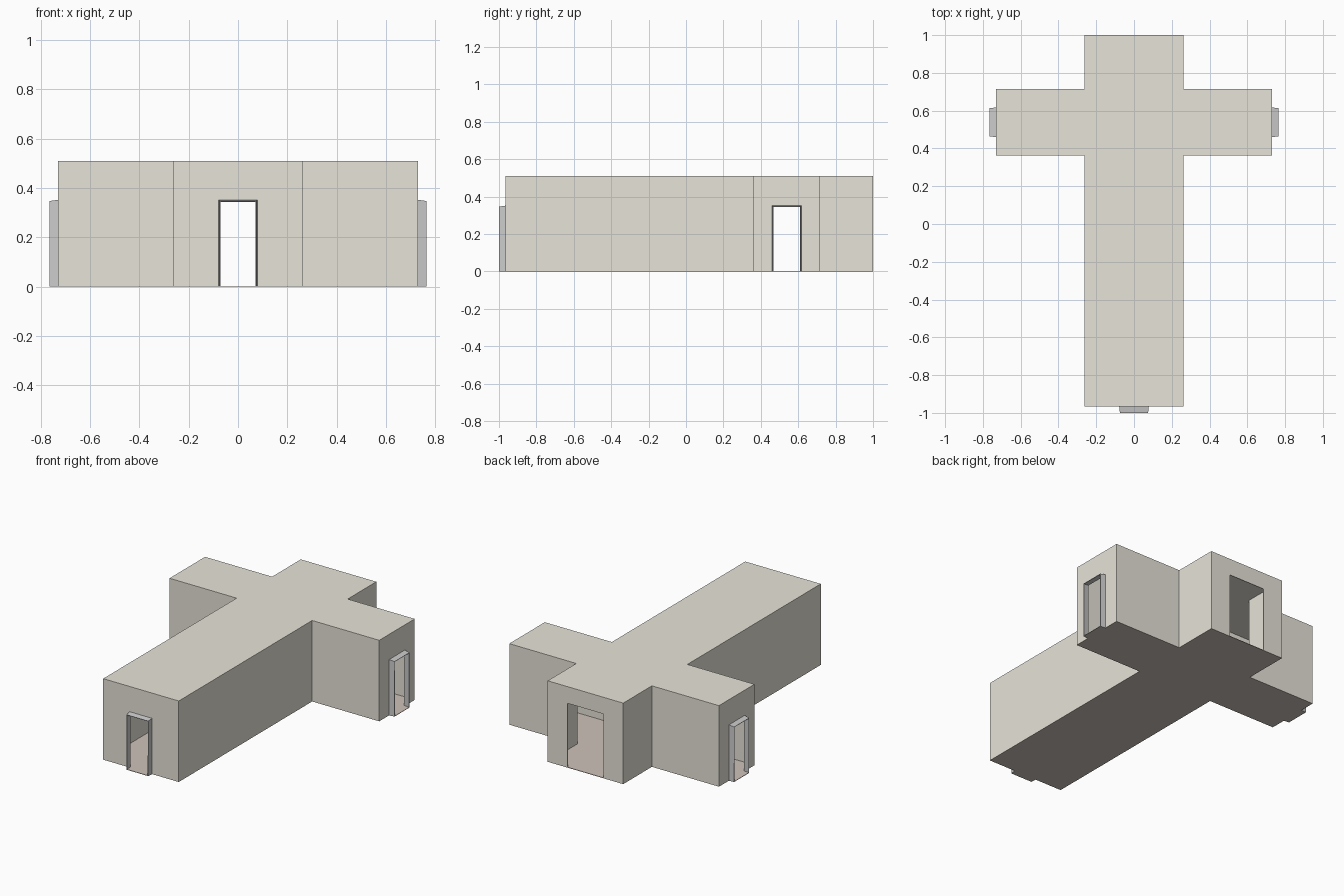
import bpy, bmesh
from mathutils import Vector

if "Cube" in bpy.data.objects:
    bpy.data.objects.remove(bpy.data.objects["Cube"])

H, TOL = 0.51, 1e-4           # wall height, weld distance
DOOR_W, DOOR_H = 0.077, 0.35  # half width and height of framed doors
END_W, END_H = 0.073, 0.345   # frame tapers slightly to its outer end
PORCH = 0.035                 # how far the frames stick out


def material(name, rgb):
    m = bpy.data.materials.new(name)
    m.diffuse_color = (*rgb, 1)
    m.use_nodes = True
    m.node_tree.nodes["Principled BSDF"].inputs["Base Color"].default_value = m.diffuse_color
    return m


def sheet(name, faces, mat, thick, offset=-1):
    """Thin-walled object from a list of polygons."""
    bm = bmesh.new()
    for pts in faces:
        bm.faces.new([bm.verts.new(p) for p in pts])
    bmesh.ops.remove_doubles(bm, verts=bm.verts, dist=TOL)
    me = bpy.data.meshes.new(name)
    bm.to_mesh(me)
    bm.free()
    if mat:
        me.materials.append(mat)
    ob = bpy.data.objects.new(name, me)
    bpy.context.collection.objects.link(ob)
    s = ob.modifiers.new("thickness", 'SOLIDIFY')
    s.thickness, s.offset, s.use_even_offset = thick, offset, True
    return ob


stone = material("stone", (0.80, 0.775, 0.69))
clay = material("clay_floor", (0.62, 0.54, 0.49))
trim = material("trim_grey", (0.68, 0.68, 0.70))

# Cross-shaped plan: right half, then mirrored (counter-clockwise)
half = [(0.263, -0.965), (0.263, 0.362), (0.73, 0.362),
        (0.73, 0.715), (0.263, 0.715), (0.263, 1.0)]
plan = half + [(-x, y) for x, y in reversed(half)]

# Door per wall edge: (half width, height)
doors = {2: (DOOR_W, DOOR_H), 8: (DOOR_W, DOOR_H),
         11: (DOOR_W, DOOR_H), 5: (0.125, 0.405)}

# Walls with openings, plus flat roof
shell = [[(x, y, H) for x, y in plan]]
for i, p in enumerate(plan):
    a, b = Vector((*p, 0.001)), Vector((*plan[(i + 1) % 12], 0.001))
    up = Vector((0, 0, H - 0.001))
    pts = [a]
    if i in doors:
        w, h = doors[i]
        mid, d = (a + b) / 2, (b - a).normalized() * w
        rise = Vector((0, 0, h - 0.001))
        pts += [mid - d, mid - d + rise, mid + d + rise, mid + d]
    shell.append(pts + [b, b + up, a + up])
sheet("walls_and_roof", shell, stone, 0.004)

# Projecting door frames, and the floor that runs out into them
floor = [[(x, y, 0.003) for x, y in plan]]
for name, i in (("right", 2), ("left", 8), ("front", 11)):
    a, b = Vector((*plan[i], 0)), Vector((*plan[(i + 1) % 12], 0))
    mid, d = (a + b) / 2, (b - a).normalized()
    out = Vector((d.y, -d.x, 0)) * PORCH

    def arch(w, h, base):
        z = Vector((0, 0, h))
        return [base - d * w, base - d * w + z, base + d * w + z, base + d * w]

    inner, outer = arch(DOOR_W, DOOR_H, mid), arch(END_W, END_H, mid + out)
    sheet(name + "_door_frame",
          [[inner[k], inner[k + 1], outer[k + 1], outer[k]] for k in range(3)],
          trim, 0.003, 0)
    lift = Vector((0, 0, 0.003))
    floor.append([q + lift for q in (inner[0], outer[0], outer[3], inner[3])])
sheet("floor", floor, clay, 0.003)
